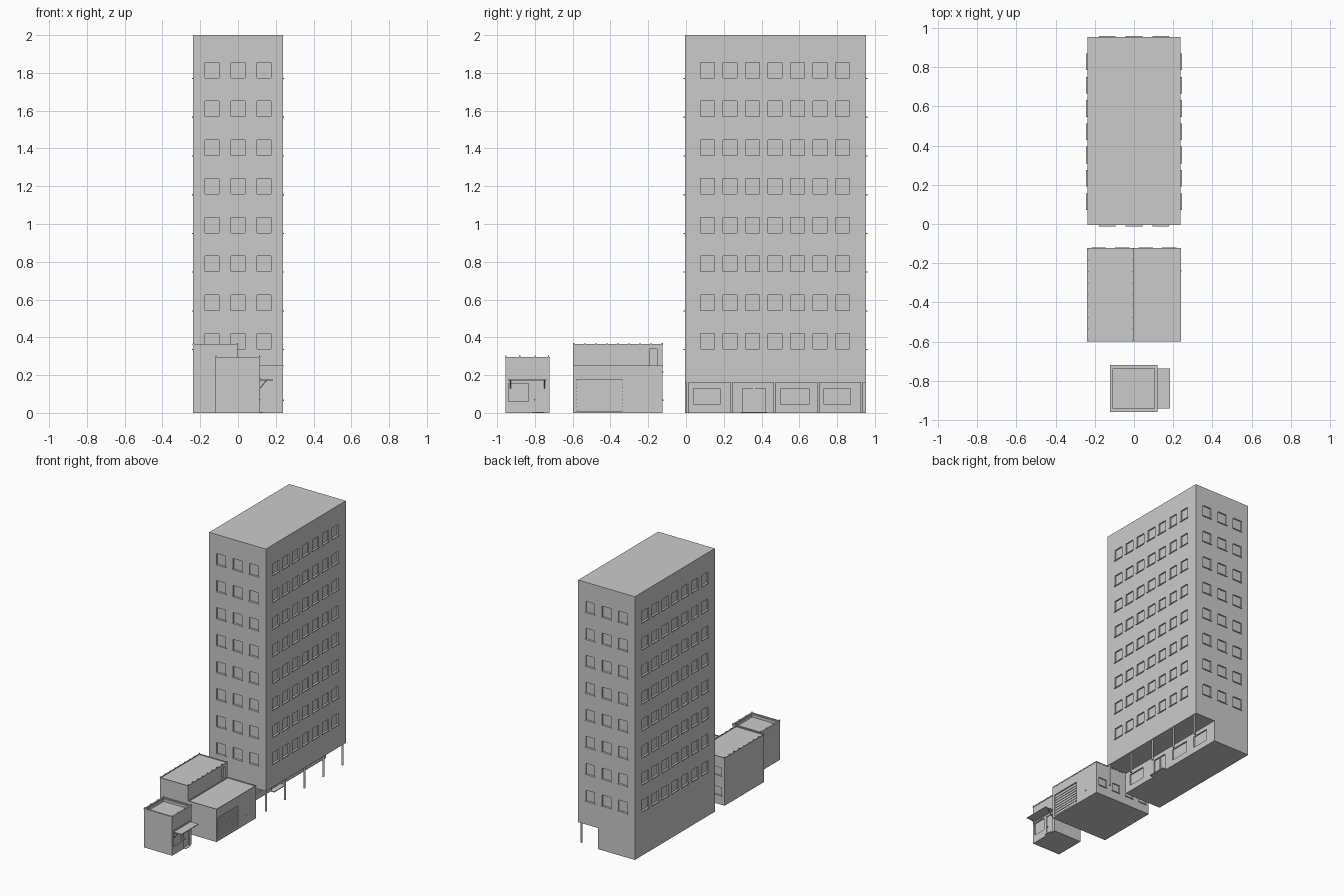
import bpy, bmesh
from mathutils import Matrix, Vector

if "Cube" in bpy.data.objects:
    bpy.data.objects.remove(bpy.data.objects["Cube"])


def boxes(name, spans):
    """One object made of boxes given as (x0, x1, y0, y1, z0, z1)."""
    bm = bmesh.new()
    for x0, x1, y0, y1, z0, z1 in spans:
        m = Matrix.Translation(((x0 + x1) / 2, (y0 + y1) / 2, (z0 + z1) / 2))
        m = m @ Matrix.Diagonal((x1 - x0, y1 - y0, z1 - z0, 1))
        bmesh.ops.create_cube(bm, size=1, matrix=m)
    me = bpy.data.meshes.new(name)
    bm.to_mesh(me)
    bm.free()
    ob = bpy.data.objects.new(name, me)
    bpy.context.collection.objects.link(ob)
    return ob


def carve(ob, spans):
    """Cut box recesses out of an object."""
    cutter = boxes("cutter", spans)
    mod = ob.modifiers.new("recesses", "BOOLEAN")
    mod.operation, mod.solver, mod.object = "DIFFERENCE", "EXACT", cutter
    bpy.context.view_layer.objects.active = ob
    bpy.ops.object.modifier_apply(modifier=mod.name)
    bpy.data.objects.remove(cutter)


def on_wall(axis, plane, side, c, w, z0, z1, inward, outward):
    """Box span straddling a wall plane, centred at c along the wall."""
    a, b = sorted((plane - side * inward, plane + side * outward))
    if axis == "x":
        return (a, b, c - w / 2, c + w / 2, z0, z1)
    return (c - w / 2, c + w / 2, a, b, z0, z1)


def rods(name, ends, r, sides=12):
    """Cylinders between pairs of points."""
    bm = bmesh.new()
    for p, q in ends:
        p, q = Vector(p), Vector(q)
        rot = (q - p).to_track_quat("Z", "Y").to_matrix().to_4x4()
        bmesh.ops.create_cone(bm, cap_ends=True, segments=sides, radius1=r, radius2=r,
                              depth=(q - p).length, matrix=Matrix.Translation((p + q) / 2) @ rot)
    me = bpy.data.meshes.new(name)
    bm.to_mesh(me)
    bm.free()
    bpy.context.collection.objects.link(bpy.data.objects.new(name, me))


# Tower block with window recesses and sills on all four sides
tower = boxes("tower_body", [(-0.238, 0.238, -0.006, 0.954, 0.16, 2.0)])
walls = [("x", s * 0.238, s, [0.114 + 0.119 * i for i in range(7)]) for s in (-1, 1)]
walls += [("y", p, s, [-0.137, 0, 0.137]) for p, s in ((-0.006, -1), (0.954, 1))]
holes, sills = [], []
for axis, plane, side, centres in walls:
    for floor in range(8):
        z = 0.338 + 0.205 * floor
        for c in centres:
            holes.append(on_wall(axis, plane, side, c, 0.075, z, z + 0.082, 0.01, 0.01))
            sills.append(on_wall(axis, plane, side, c, 0.085, z - 0.006, z, 0.004, 0.006))
carve(tower, holes)
boxes("tower_sills", sills)

# Recessed ground floor with shop windows, entrance and columns
base = boxes("tower_ground_floor", [(-0.238, 0.07, -0.006, 0.954, 0, 0.16)])
carve(base, [(0.06, 0.09, y0, y1, z0, 0.13) for y0, y1, z0 in
             ((0.04, 0.18, 0.045), (0.30, 0.42, 0.006), (0.50, 0.65, 0.045), (0.73, 0.87, 0.045))])
boxes("entrance_step", [(0.068, 0.1, 0.29, 0.43, 0, 0.006)])
boxes("entrance_mullion", [(0.058, 0.066, 0.356, 0.364, 0, 0.13)])
rods("columns", [((0.228, 0.01 + 0.23 * i, 0), (0.228, 0.01 + 0.23 * i, 0.165))
                 for i in range(5)], 0.007)

# Middle pair: tall house and low garage
tall = boxes("tall_house", [(-0.238, -0.002, -0.597, -0.124, 0, 0.358)])
carve(tall, [(-0.012, 0.02, -0.192, -0.154, 0.252, 0.338)]
      + [(x - 0.032, x + 0.032, -0.132, -0.1, z, z + 0.06) for x in (-0.18, -0.06)
         for z in (0.07, 0.22)])
low = boxes("low_garage", [(-0.002, 0.238, -0.597, -0.124, 0, 0.243)])
carve(low, [(0.228, 0.26, -0.58, -0.34, 0.01, 0.178)]
      + [(x - 0.032, x + 0.032, -0.132, -0.1, 0.07, 0.13) for x in (0.06, 0.18)])
boxes("house_sills", [(x - 0.037, x + 0.037, -0.126, -0.119, z - 0.006, z)
                      for x, z in ((-0.18, 0.07), (-0.06, 0.07), (-0.18, 0.22), (-0.06, 0.22),
                                   (0.06, 0.07), (0.18, 0.07))])


def rim(name, x0, x1, y0, y1, z0, z1, t):
    """Rectangular parapet ring."""
    boxes(name, [(x0, x1, y0, y0 + t, z0, z1), (x0, x1, y1 - t, y1, z0, z1),
                 (x0, x0 + t, y0 + t, y1 - t, z0, z1), (x1 - t, x1, y0 + t, y1 - t, z0, z1)])


rim("garage_roof_trim", -0.002, 0.24, -0.599, -0.122, 0.243, 0.25, 0.004)
rim("house_roof_trim", -0.24, -0.001, -0.599, -0.122, 0.358, 0.364, 0.004)
boxes("house_roof_studs", [(x - 0.003, x + 0.003, y - 0.003, y + 0.003, 0.362, 0.37)
                           for x in (-0.236, -0.005)
                           for y in [-0.594 + 0.0585 * i for i in range(9)]])
# Roller door slats and side door handle
boxes("garage_slats", [(0.226, 0.232, -0.58, -0.34, 0.016 + 0.02 * i, 0.03 + 0.02 * i)
                       for i in range(8)])
boxes("garage_handle", [(0.236, 0.243, -0.243, -0.235, 0.062, 0.07)])

# Small shop with sunken roof, shop window, door and awning
shop = boxes("shop_body", [(-0.12, 0.116, -0.955, -0.722, 0, 0.29)])
carve(shop, [(-0.108, 0.104, -0.943, -0.738, 0.27, 0.32),
             (0.106, 0.14, -0.94, -0.835, 0.06, 0.155),
             (0.110, 0.14, -0.812, -0.752, 0.004, 0.15)])
rim("shop_parapet_cap", -0.123, 0.119, -0.959, -0.72, 0.29, 0.297, 0.012)
boxes("shop_roof_studs", [(x - 0.003, x + 0.003, y - 0.003, y + 0.003, 0.296, 0.304)
                          for x in (-0.117, 0.113) for y in (-0.953, -0.88, -0.80, -0.727)])
boxes("shop_step", [(0.114, 0.13, -0.812, -0.752, 0, 0.004)])
boxes("shop_door_handle", [(0.108, 0.12, -0.806, -0.8, 0.066, 0.074)])
boxes("shop_awning", [(0.114, 0.185, -0.942, -0.738, 0.171, 0.177),
                      (0.114, 0.12, -0.942, -0.738, 0.165, 0.185)])
rods("awning_struts", [((0.116, y, 0.13), (0.15, y, 0.172)) for y in (-0.93, -0.75)], 0.0025, 8)
